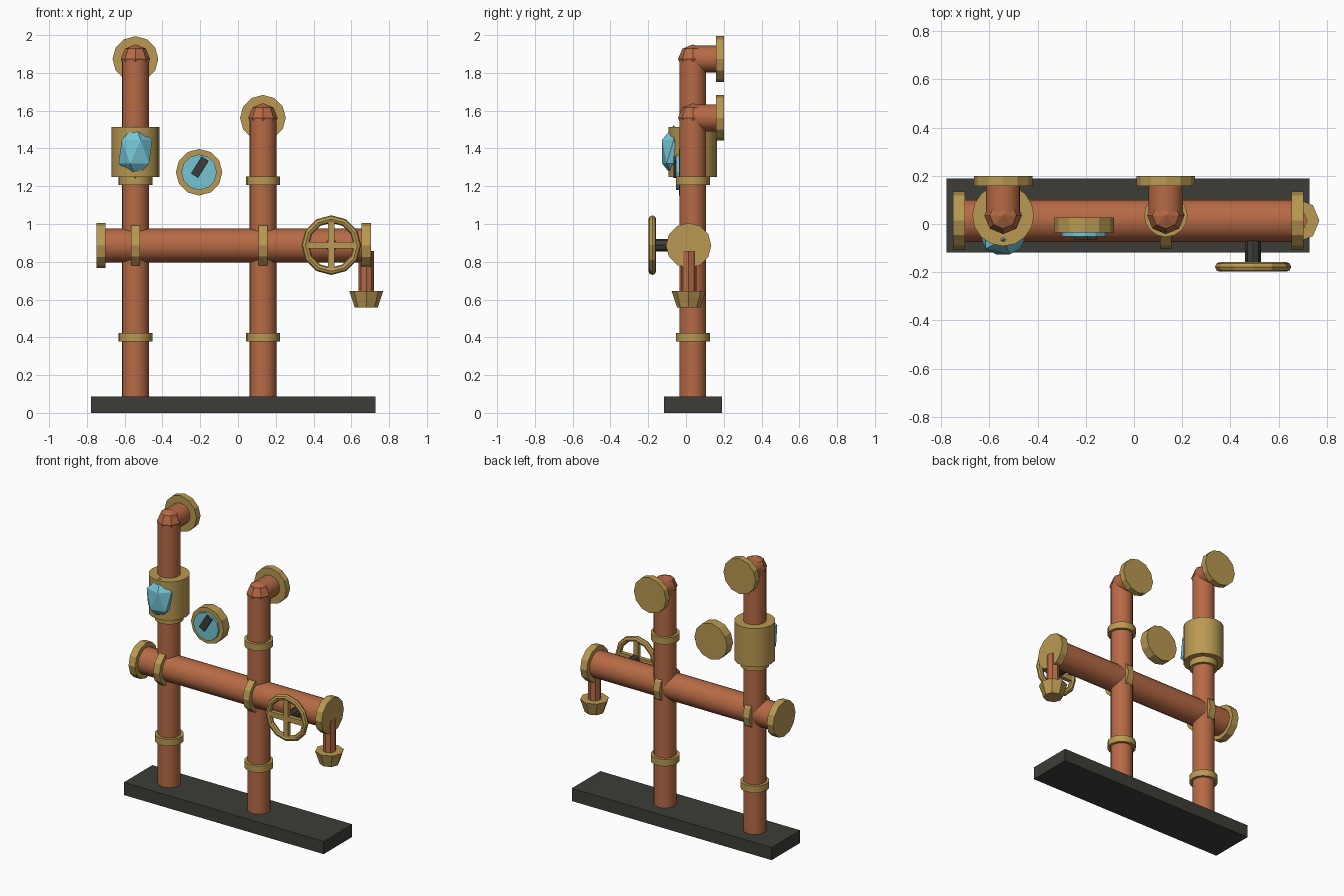
import bpy
import bmesh
from math import radians
from mathutils import Vector, Matrix

default = bpy.data.objects.get("Cube")
if default:
    bpy.data.objects.remove(default, do_unlink=True)


def material(name, rgb):
    mat = bpy.data.materials.new(name)
    mat.use_nodes = True
    mat.diffuse_color = (*rgb, 1)
    mat.node_tree.nodes["Principled BSDF"].inputs["Base Color"].default_value = (*rgb, 1)
    return mat


COPPER = material("copper", (0.47, 0.145, 0.06))
BRASS = material("brass", (0.49, 0.32, 0.085))
IRON = material("dark iron", (0.046, 0.046, 0.04))
GLASS = material("pale blue glass", (0.18, 0.56, 0.66))


def finish(name, bm, mat, smooth=False):
    mesh = bpy.data.meshes.new(name)
    bm.to_mesh(mesh)
    bm.free()
    mesh.materials.append(mat)
    obj = bpy.data.objects.new(name, mesh)
    bpy.context.collection.objects.link(obj)
    if smooth:
        bpy.ops.object.select_all(action='DESELECT')
        obj.select_set(True)
        bpy.context.view_layer.objects.active = obj
        bpy.ops.object.shade_smooth_by_angle(angle=radians(28))
    return obj


def tube(name, start, end, r, mat, sides=12, r_end=None, smooth=False):
    """Capped cylinder or cone between two points."""
    start, end = Vector(start), Vector(end)
    axis = end - start
    turn = axis.to_track_quat('Z', 'Y').to_matrix().to_4x4()
    bm = bmesh.new()
    bmesh.ops.create_cone(bm, cap_ends=True, segments=sides, radius1=r,
                          radius2=r if r_end is None else r_end, depth=axis.length,
                          matrix=Matrix.Translation((start + end) / 2) @ turn)
    return finish(name, bm, mat, smooth)


def box(name, centre, size, mat, tilt=0):
    """Box with an optional tilt about the y axis, in degrees."""
    bm = bmesh.new()
    bmesh.ops.create_cube(bm, size=1, matrix=Matrix.Translation(centre)
                          @ Matrix.Rotation(radians(tilt), 4, 'Y')
                          @ Matrix.Diagonal((*size, 1)))
    return finish(name, bm, mat)


PIPE_Y, MAIN_Y, MAIN_Z = 0.036, 0.014, 0.886

# Base slab
box("base_slab", (-0.025, PIPE_Y, 0.043), (1.505, 0.307, 0.086), IRON)

# Upright pipes, each bending back into a wall flange
for side, x, top in (("right", -0.543, 1.873), ("left", 0.132, 1.562)):
    tube(side + "_upright_pipe", (x, PIPE_Y, 0.08), (x, PIPE_Y, top), 0.071,
         COPPER, 20, smooth=True)
    tube(side + "_wall_pipe", (x, PIPE_Y, top), (x, 0.165, top), 0.071,
         COPPER, 20, smooth=True)
    elbow = bmesh.new()
    bmesh.ops.create_uvsphere(elbow, u_segments=8, v_segments=4, radius=0.078,
                              matrix=Matrix.Translation((x, PIPE_Y, top)))
    finish(side + "_elbow", elbow, COPPER)
    tube(side + "_wall_flange", (x, 0.158, top), (x, 0.2, top), 0.121, BRASS)
    for level, z in (("lower", 0.378), ("upper", 1.206)):
        tube(f"{side}_{level}_collar", (x, PIPE_Y, z), (x, PIPE_Y, z + 0.046), 0.09,
             BRASS, 16, smooth=True)
    tube(side + "_joint_ring", (x - 0.024, MAIN_Y, MAIN_Z), (x + 0.024, MAIN_Y, MAIN_Z),
         0.118, BRASS)

# Main cross pipe and its end flanges
tube("cross_pipe", (-0.72, MAIN_Y, MAIN_Z), (0.69, MAIN_Y, MAIN_Z), 0.089,
     COPPER, 20, smooth=True)
for side, x in (("right", -0.75), ("left", 0.654)):
    tube(side + "_end_flange", (x, MAIN_Y, MAIN_Z), (x + 0.049, MAIN_Y, MAIN_Z), 0.12, BRASS)

# Spout with a flared nozzle
tube("spout_pipe", (0.679, MAIN_Y, 0.64), (0.679, MAIN_Y, 0.857), 0.041, COPPER, 8)
tube("spout_nozzle", (0.679, MAIN_Y, 0.557), (0.679, MAIN_Y, 0.645), 0.061, BRASS, 8,
     r_end=0.09)

# Chamber on the right upright, with a faceted crystal set in its front
tube("chamber", (-0.543, PIPE_Y, 1.25), (-0.543, PIPE_Y, 1.513), 0.128, BRASS, 16,
     smooth=True)
crystal = bmesh.new()
bmesh.ops.create_icosphere(crystal, subdivisions=1, radius=1,
                           matrix=Matrix.Translation((-0.543, -0.065, 1.383))
                           @ Matrix.Diagonal((0.1, 0.072, 0.14, 1)))
finish("crystal", crystal, GLASS)

# Pressure gauge
GX, GZ = -0.206, 1.274
tube("gauge_case", (GX, 0.028, GZ), (GX, -0.036, GZ), 0.123, BRASS)
tube("gauge_dial", (GX, -0.03, GZ), (GX, -0.052, GZ), 0.094, GLASS)
box("gauge_needle", (GX + 0.004, -0.056, GZ + 0.027), (0.045, 0.02, 0.107), IRON, 32)

# Valve stem, hand wheel and crossed spokes
WX, WY, WZ = 0.494, -0.178, 0.888
tube("valve_stem", (WX, -0.06, WZ), (WX, WY + 0.015, WZ), 0.033, IRON, 8)
bpy.ops.mesh.primitive_torus_add(location=(WX, WY, WZ), rotation=(radians(90), 0, 0),
                                 major_segments=12, minor_segments=8,
                                 major_radius=0.138, minor_radius=0.02)
wheel = bpy.context.object
wheel.name = "hand_wheel_rim"
wheel.data.materials.append(BRASS)
for name, tilt in (("upright_spoke", 0), ("level_spoke", 90)):
    box(name, (WX, WY, WZ), (0.036, 0.028, 0.27), BRASS, tilt)
